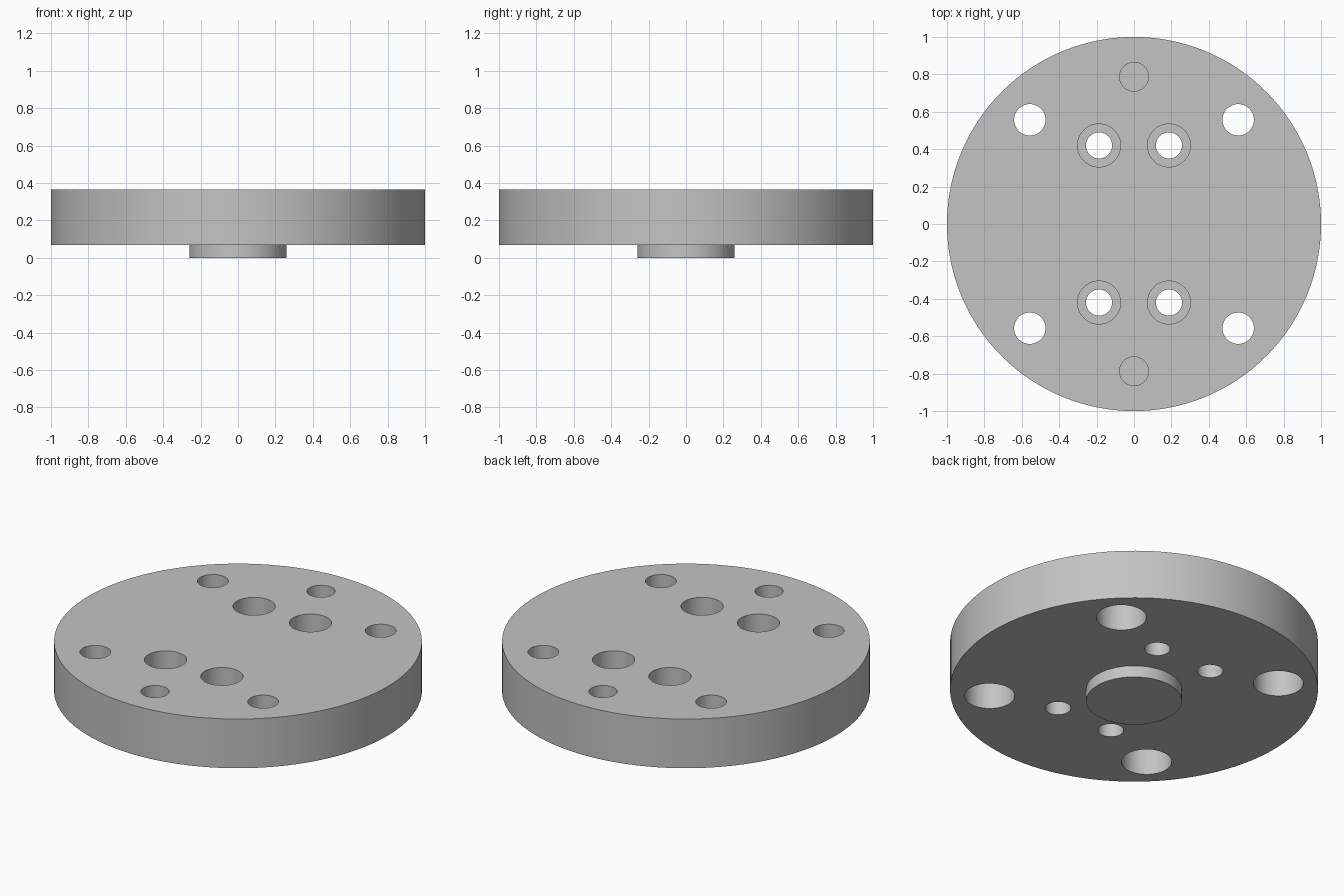
import bpy
import bmesh
from math import cos, sin, tau, radians

cube = bpy.data.objects.get("Cube")
if cube:
    bpy.data.objects.remove(cube, do_unlink=True)

TOP, UNDER, OVER = 0.365, 0.07, 0.05

grey = bpy.data.materials.new("machined grey")
grey.use_nodes = True
colour = (0.55, 0.55, 0.55, 1)
grey.diffuse_color = colour
grey.node_tree.nodes["Principled BSDF"].inputs["Base Color"].default_value = colour


def turned(name, profile, sides, x=0, y=0):
    """Closed solid turned about a vertical axis; profile is (radius, z) from bottom to top."""
    bm = bmesh.new()
    rings = [[bm.verts.new((x + r * cos(tau * i / sides), y + r * sin(tau * i / sides), z))
              for i in range(sides)] for r, z in profile]
    for low, high in zip(rings, rings[1:]):
        for i in range(sides):
            j = (i + 1) % sides
            bm.faces.new((low[i], low[j], high[j], high[i]))
    bm.faces.new(rings[0][::-1])
    bm.faces.new(rings[-1])
    bmesh.ops.recalc_face_normals(bm, faces=bm.faces)
    mesh = bpy.data.meshes.new(name)
    bm.to_mesh(mesh)
    bm.free()
    mesh.materials.append(grey)
    obj = bpy.data.objects.new(name, mesh)
    bpy.context.collection.objects.link(obj)
    return obj


# Disc with the centring boss underneath
flange = turned("flange_plate", [(0.26, 0), (0.26, UNDER), (1, UNDER), (1, TOP)], 128)

# Stepped bolt holes: outer ones counterbored from below, inner ones from above
outer = [(0.136, UNDER - OVER), (0.136, UNDER + 0.175), (0.084, UNDER + 0.175), (0.084, TOP + OVER)]
inner = [(0.07, UNDER - OVER), (0.07, TOP - 0.14), (0.115, TOP - 0.14), (0.115, TOP + OVER)]
# Blind dowel holes in the top
dowel = [(0.077, TOP - 0.19), (0.077, TOP + OVER)]

cutters = []
for sy in (-1, 1):
    for sx in (-1, 1):
        cutters.append(turned("outer_hole_cutter", outer, 48, sx * 0.557, sy * 0.557))
        cutters.append(turned("inner_hole_cutter", inner, 48, sx * 0.187, sy * 0.42))
    cutters.append(turned("dowel_hole_cutter", dowel, 48, 0, sy * 0.787))

bpy.ops.object.select_all(action="DESELECT")
flange.select_set(True)
bpy.context.view_layer.objects.active = flange
for cutter in cutters:
    cut = flange.modifiers.new("hole", "BOOLEAN")
    cut.operation = "DIFFERENCE"
    cut.solver = "EXACT"
    cut.object = cutter
    bpy.ops.object.modifier_apply(modifier=cut.name)
    bpy.data.objects.remove(cutter, do_unlink=True)

bpy.ops.object.shade_smooth_by_angle(angle=radians(30))
